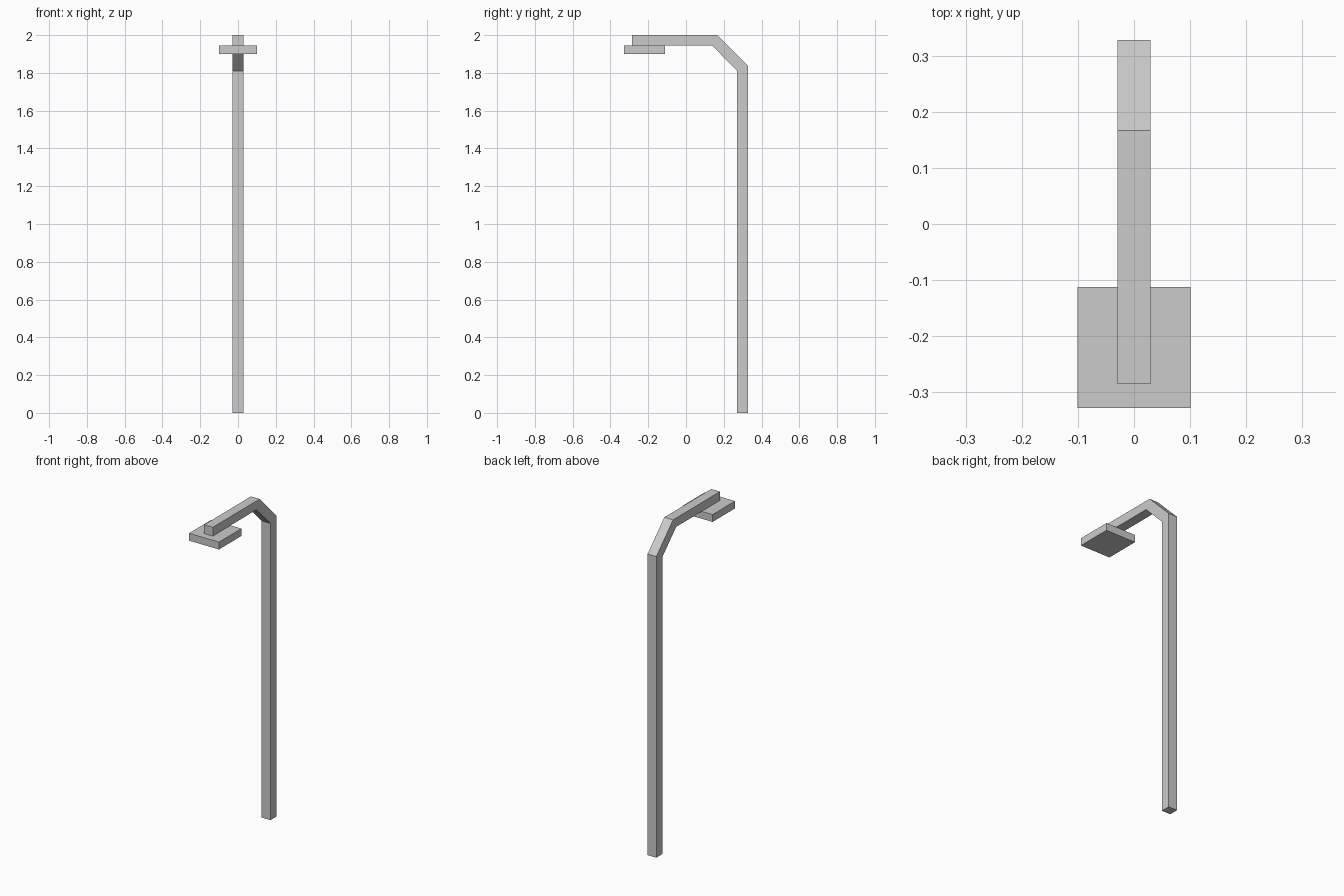
import bpy
import bmesh

if "Cube" in bpy.data.objects:
    bpy.data.objects.remove(bpy.data.objects["Cube"])


def make_prism(name, profile, half_width):
    """Extrude a closed (y, z) profile symmetrically along x."""
    bm = bmesh.new()
    face = bm.faces.new([bm.verts.new((-half_width, y, z)) for y, z in profile])
    side = bmesh.ops.extrude_face_region(bm, geom=[face])
    verts = [v for v in side["geom"] if isinstance(v, bmesh.types.BMVert)]
    bmesh.ops.translate(bm, verts=verts, vec=(2 * half_width, 0, 0))
    bmesh.ops.recalc_face_normals(bm, faces=bm.faces)
    mesh = bpy.data.meshes.new(name)
    bm.to_mesh(mesh)
    bm.free()
    obj = bpy.data.objects.new(name, mesh)
    bpy.context.collection.objects.link(obj)
    return obj


# Square post that bends at 45 degrees into a horizontal arm
make_prism("post_and_arm", [
    (0.328, 0.0), (0.328, 1.838), (0.167, 2.0), (-0.285, 2.0),
    (-0.285, 1.946), (0.137, 1.946), (0.271, 1.811), (0.271, 0.0),
], 0.0295)

# Flat lamp head hanging under the end of the arm
make_prism("lamp_head", [
    (-0.328, 1.90), (-0.112, 1.90), (-0.112, 1.945), (-0.328, 1.945),
], 0.101)
